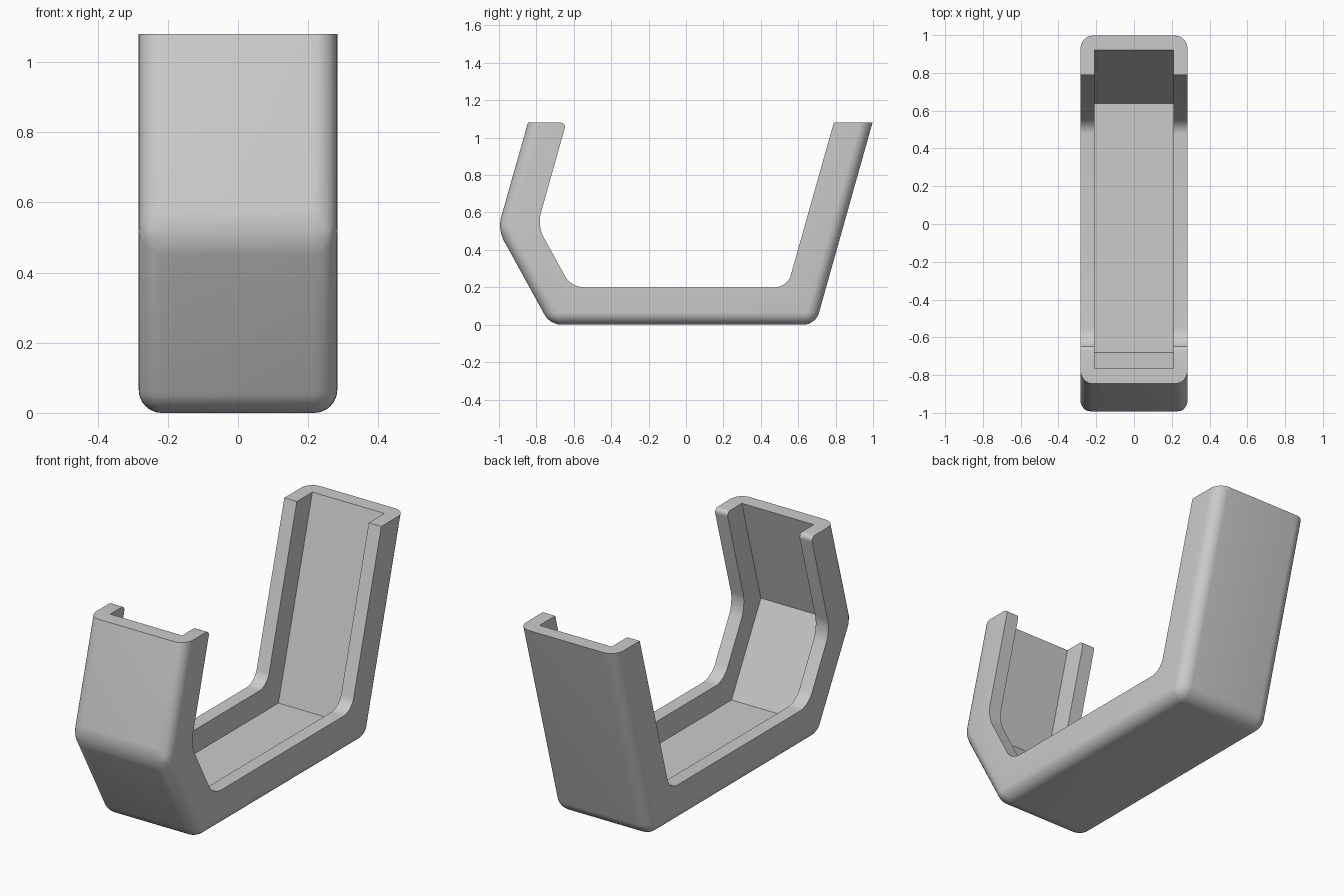
import bpy
import bmesh

cube = bpy.data.objects.get("Cube")
if cube:
    bpy.data.objects.remove(cube, do_unlink=True)

HALF_W, CHANNEL_W = 0.283, 0.21
TOP = 1.08
# Side profiles as (y, z), running from the front tip to the back tip
OUTER = [(-0.845, TOP), (-1.007, 0.51), (-0.727, 0), (0.693, 0), (0.997, TOP)]
INNER = [(-0.64, TOP), (-0.795, 0.53), (-0.614, 0.2), (0.542, 0.2), (0.79, TOP)]
CHANNEL = [(-0.703, 1.3), (-0.924, 0.519), (-0.68, 0.075), (0.637, 0.075), (0.982, 1.3)]


def prism(profile, half):
    """Extrude a closed side profile across x."""
    bm = bmesh.new()
    left, right = [[bm.verts.new((s * half, y, z)) for y, z in profile] for s in (1, -1)]
    bm.faces.new(left)
    bm.faces.new(right)
    n = len(profile)
    for i in range(n):
        j = (i + 1) % n
        bm.faces.new((left[i], right[i], right[j], left[j]))
    bmesh.ops.recalc_face_normals(bm, faces=bm.faces)
    return bm, left, right


def to_object(bm, name):
    mesh = bpy.data.meshes.new(name)
    bm.to_mesh(mesh)
    bm.free()
    obj = bpy.data.objects.new(name, mesh)
    bpy.context.collection.objects.link(obj)
    return obj


# Bent body with rounded outer edges and rounded bends
bm, left, right = prism(OUTER + INNER[::-1], HALF_W)
n = len(OUTER)
across = [bm.edges.get((a, b)) for a, b in zip(left, right)]
bends = across[1:n - 1] + across[n + 1:-1]
rims = [bm.edges.get((side[i], side[i + 1])) for side in (left, right) for i in range(n - 1)]
bmesh.ops.bevel(bm, geom=[across[-1]], offset=0.03, segments=5, profile=0.5, affect='EDGES')
bmesh.ops.bevel(bm, geom=[e for e in bends + rims if e.is_valid], offset=0.065,
                segments=8, profile=0.5, affect='EDGES')
bracket = to_object(bm, "channel_bracket")

# Inner channel, cut through the body and open at both tips
cutter = to_object(prism(CHANNEL, CHANNEL_W)[0], "channel_cutter")
cutter.hide_render = True
cut = bracket.modifiers.new("channel", 'BOOLEAN')
cut.operation, cut.solver, cut.object = 'DIFFERENCE', 'EXACT', cutter

bpy.ops.object.select_all(action='DESELECT')
bpy.context.view_layer.objects.active = bracket
bracket.select_set(True)
bpy.ops.object.modifier_apply(modifier=cut.name)
bpy.data.objects.remove(cutter, do_unlink=True)
bpy.ops.object.shade_smooth_by_angle(angle=0.5)

# Plain grey finish
grey = bpy.data.materials.new("light_grey")
grey.use_nodes = True
colour = (0.6, 0.6, 0.6, 1)
grey.diffuse_color = colour
grey.node_tree.nodes["Principled BSDF"].inputs["Base Color"].default_value = colour
bracket.data.materials.clear()
bracket.data.materials.append(grey)
